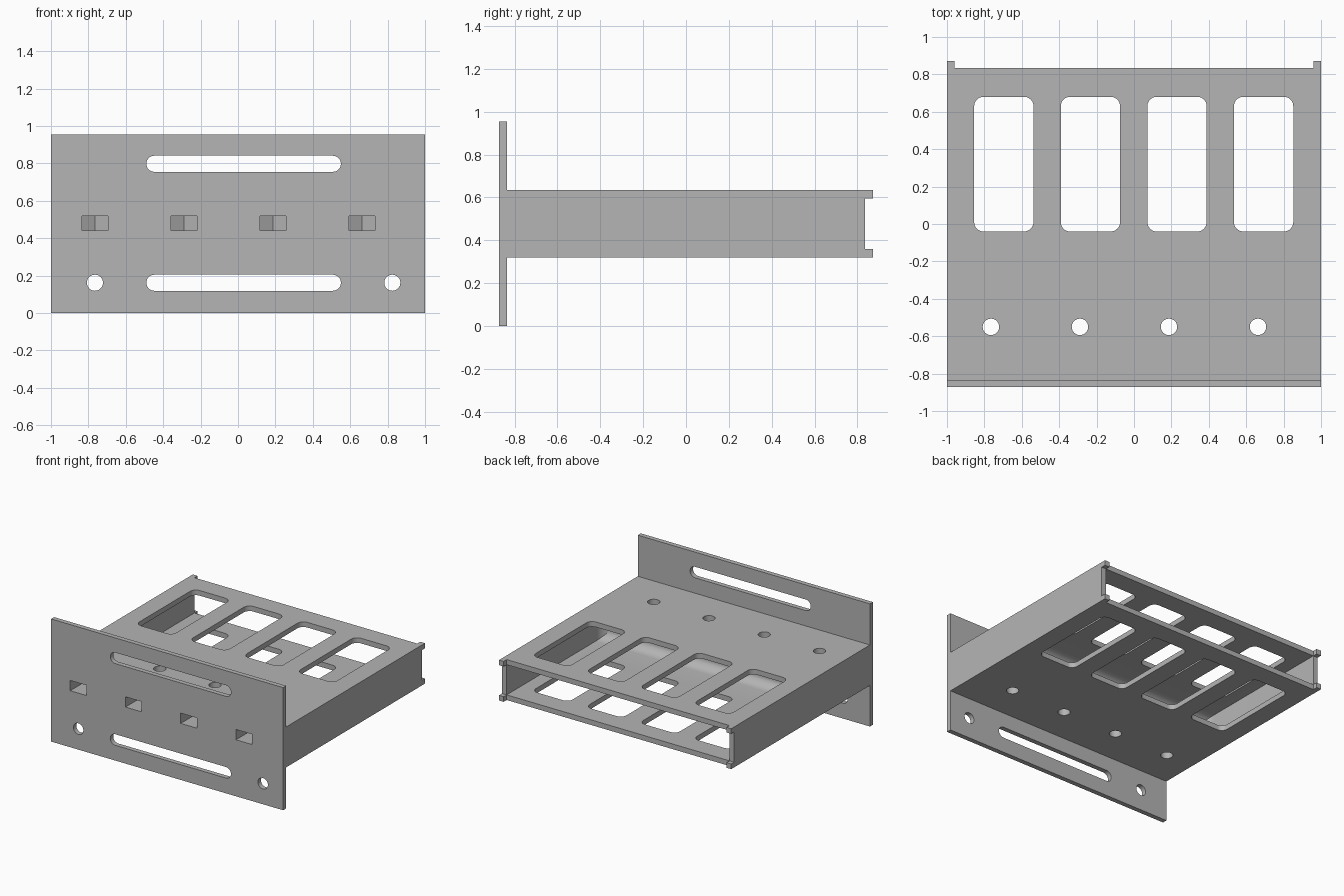
import bpy, bmesh, math
from mathutils import Matrix, Vector

cube = bpy.data.objects.get("Cube")
if cube:
    bpy.data.objects.remove(cube, do_unlink=True)

grey = bpy.data.materials.new("plain grey")
grey.use_nodes = True
grey.diffuse_color = (0.46, 0.46, 0.46, 1)
grey.node_tree.nodes["Principled BSDF"].inputs["Base Color"].default_value = grey.diffuse_color


def finish(name, bm):
    bmesh.ops.recalc_face_normals(bm, faces=bm.faces)
    mesh = bpy.data.meshes.new(name)
    bm.to_mesh(mesh)
    bm.free()
    mesh.materials.append(grey)
    obj = bpy.data.objects.new(name, mesh)
    bpy.context.collection.objects.link(obj)
    return obj


def box_mesh(low, high):
    bm = bmesh.new()
    bmesh.ops.create_cube(bm, size=1)
    low, high = Vector(low), Vector(high)
    for v in bm.verts:
        v.co = (low + high) / 2 + v.co * (high - low)
    return bm


def box(name, low, high):
    return finish(name, box_mesh(low, high))


def prism(name, points, start, end, along_y=False):
    """Extrude a flat outline along z, or along y for front openings."""
    bm = bmesh.new()
    face = bm.faces.new([bm.verts.new((a, b, start)) for a, b in points])
    out = bmesh.ops.extrude_face_region(bm, geom=[face])
    verts = [g for g in out["geom"] if isinstance(g, bmesh.types.BMVert)]
    bmesh.ops.translate(bm, verts=verts, vec=(0, 0, end - start))
    if along_y:
        for v in bm.verts:
            v.co = (v.co.x, v.co.z, v.co.y)
    return finish(name, bm)


def rounded(cx, cy, w, h, r, steps=8):
    """Outline of a rounded rectangle; a circle when w = h = 2r."""
    pts = []
    for quarter, (sx, sy) in enumerate([(1, 1), (-1, 1), (-1, -1), (1, -1)]):
        for i in range(steps + 1):
            t = (quarter + i / steps) * math.pi / 2
            p = (cx + sx * (w / 2 - r) + r * math.cos(t),
                 cy + sy * (h / 2 - r) + r * math.sin(t))
            if not pts or math.dist(p, pts[-1]) > 1e-5:
                pts.append(p)
    if math.dist(pts[0], pts[-1]) < 1e-5:
        pts.pop()
    return pts


def combine(target, other, operation):
    mod = target.modifiers.new(other.name, 'BOOLEAN')
    mod.operation, mod.solver, mod.object = operation, 'EXACT', other
    bpy.context.view_layer.objects.active = target
    bpy.ops.object.modifier_apply(modifier=mod.name)
    bpy.data.objects.remove(other, do_unlink=True)


# Tray block joined to the tall front plate
TOP, BOTTOM, BACK, WALL = 0.635, 0.32, 0.835, 0.04
tray = box("tray_with_front_plate", (-1, -0.85, BOTTOM), (1, 0.872, TOP))
combine(tray, box("plate", (-1, -0.872, 0), (1, -0.835, 0.955)), 'UNION')

cutters = []

# Open-backed cavity with a filleted inner end
bm = box_mesh((WALL - 1, -0.34, BOTTOM + WALL), (1 - WALL, 1.2, TOP - WALL))
end = min(bm.faces, key=lambda f: f.calc_center_median().y)
bmesh.ops.bevel(bm, geom=list(end.edges), offset=0.08, segments=6,
                profile=0.5, affect='EDGES')
cutters.append(finish("cavity", bm))

# Rear notches that leave four corner tabs
cutters.append(box("rear_notch", (WALL - 1, BACK, 0.2), (1 - WALL, 1.1, 0.8)))
cutters.append(box("side_notch", (-1.1, BACK, BOTTOM + WALL), (1.1, 1.1, TOP - WALL)))

# Windows, screw holes and hex nut pockets, one set per bay
for i in range(4):
    x = -0.696 + i * 0.463
    cutters.append(prism("window", rounded(x, 0.32, 0.317, 0.72, 0.05), 0.2, 0.8))
    x = -0.765 + i * 0.476
    y, half = -0.55, 0.07
    side = half / math.sqrt(3)
    pocket = [(x - half, -1), (x + half, -1), (x + half, y + side),
              (x, y + 2 * side), (x - half, y + side)]
    cutters.append(prism("nut_pocket", pocket, 0.44, 0.52))
    cutters.append(prism("screw_hole", rounded(x, y, 0.088, 0.088, 0.044), 0.2, 0.8))

# Slots and mounting holes in the front plate
for z in (0.162, 0.798):
    cutters.append(prism("slot", rounded(0.03, z, 1.04, 0.086, 0.043), -1, -0.8, True))
    for x in (-0.765, 0.825):
        cutters.append(prism("mount_hole", rounded(x, z, 0.086, 0.086, 0.043), -1, -0.8, True))

for cutter in cutters:
    combine(tray, cutter, 'DIFFERENCE')

bpy.ops.object.select_all(action='DESELECT')
tray.select_set(True)
bpy.context.view_layer.objects.active = tray
bpy.ops.object.shade_smooth_by_angle(angle=math.radians(30))
